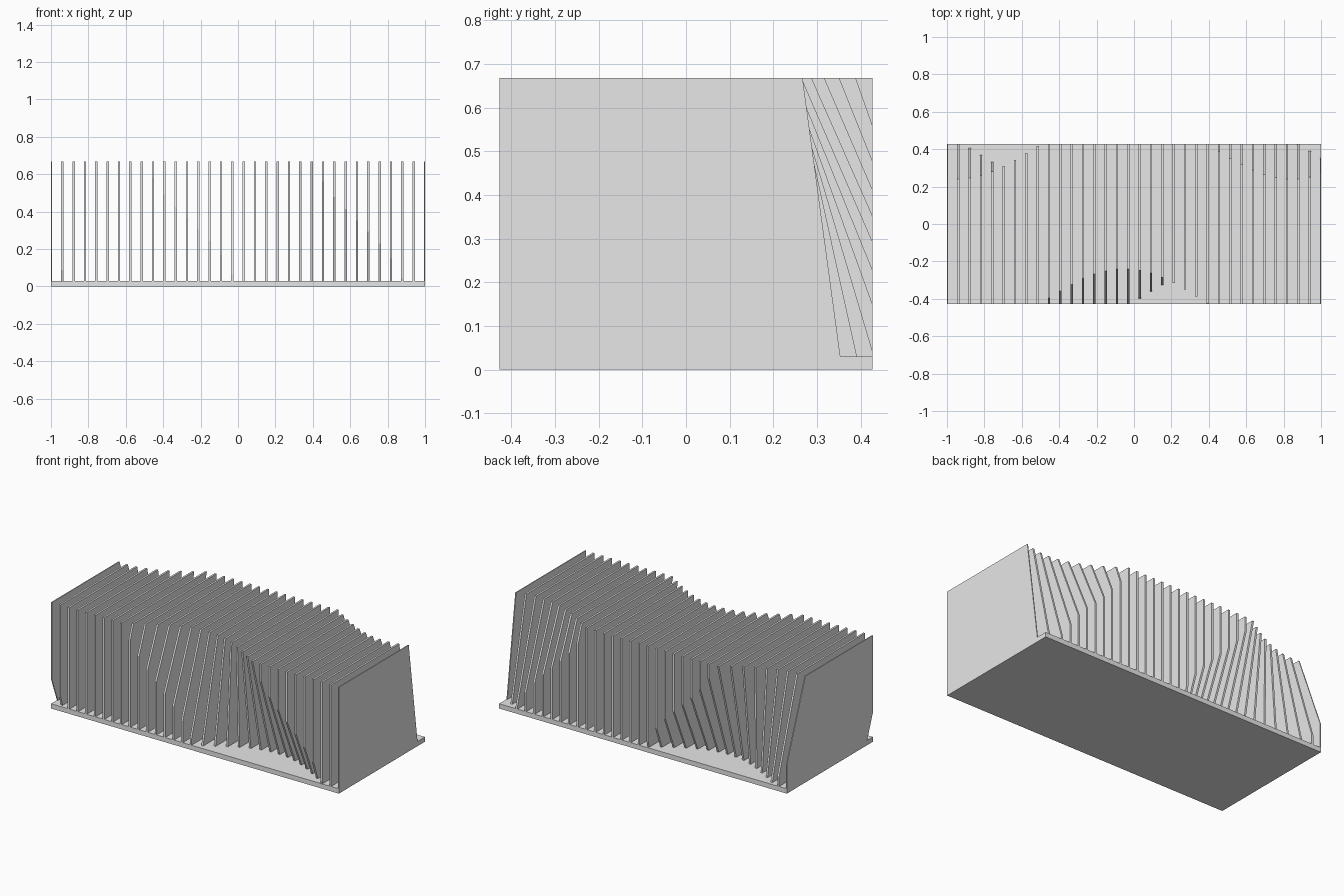
import bpy
import bmesh
import math

old = bpy.data.objects.get("Cube")
if old:
    bpy.data.objects.remove(old, do_unlink=True)

HALF_LENGTH, HALF_DEPTH = 1.0, 0.427
BASE_TOP, FIN_TOP = 0.03, 0.668
FIN_COUNT, FIN_HALF = 34, 0.006
AMPLITUDE, FREQUENCY = 0.187, 3.5
BOTTOM_PHASE, TOP_PHASE = 0.436, -0.053

grey = bpy.data.materials.new("light grey")
grey.use_nodes = True
grey.diffuse_color = (0.8, 0.8, 0.8, 1)
grey.node_tree.nodes["Principled BSDF"].inputs["Base Color"].default_value = (0.8, 0.8, 0.8, 1)


def wave(x, phase):
    return AMPLITUDE * math.cos(FREQUENCY * (x - phase))


def side_edge(low, high):
    """Slanted edge from base to top, cut off at the depth of the base."""
    points = [(min(low, HALF_DEPTH), BASE_TOP)]
    if (low - HALF_DEPTH) * (high - HALF_DEPTH) < 0:
        t = (HALF_DEPTH - low) / (high - low)
        points.append((HALF_DEPTH, BASE_TOP + t * (FIN_TOP - BASE_TOP)))
    points.append((min(high, HALF_DEPTH), FIN_TOP))
    return points


def extruded(name, profile, x0, x1):
    """Solid made by extruding a (y, z) outline along x."""
    bm = bmesh.new()
    face = bm.faces.new([bm.verts.new((x0, y, z)) for y, z in profile])
    result = bmesh.ops.extrude_face_region(bm, geom=[face])
    verts = [v for v in result["geom"] if isinstance(v, bmesh.types.BMVert)]
    bmesh.ops.translate(bm, verts=verts, vec=(x1 - x0, 0, 0))
    bmesh.ops.recalc_face_normals(bm, faces=bm.faces)
    mesh = bpy.data.meshes.new(name)
    bm.to_mesh(mesh)
    bm.free()
    mesh.materials.append(grey)
    obj = bpy.data.objects.new(name, mesh)
    bpy.context.collection.objects.link(obj)
    return obj


# Flat base slab
d = HALF_DEPTH
extruded("base", [(-d, 0), (d, 0), (d, BASE_TOP), (-d, BASE_TOP)], -HALF_LENGTH, HALF_LENGTH)

# Row of fins whose ends follow one wave at the base and a shifted one at the top
for i in range(FIN_COUNT):
    x = -HALF_LENGTH + 2 * HALF_LENGTH * i / (FIN_COUNT - 1)
    low, high = wave(x, BOTTOM_PHASE), wave(x, TOP_PHASE)
    back = side_edge(d + low, d + high)
    front = [(-y, z) for y, z in side_edge(d - low, d - high)]
    extruded(f"fin_{i + 1}", back + front[::-1],
             max(x - FIN_HALF, -HALF_LENGTH), min(x + FIN_HALF, HALF_LENGTH))
